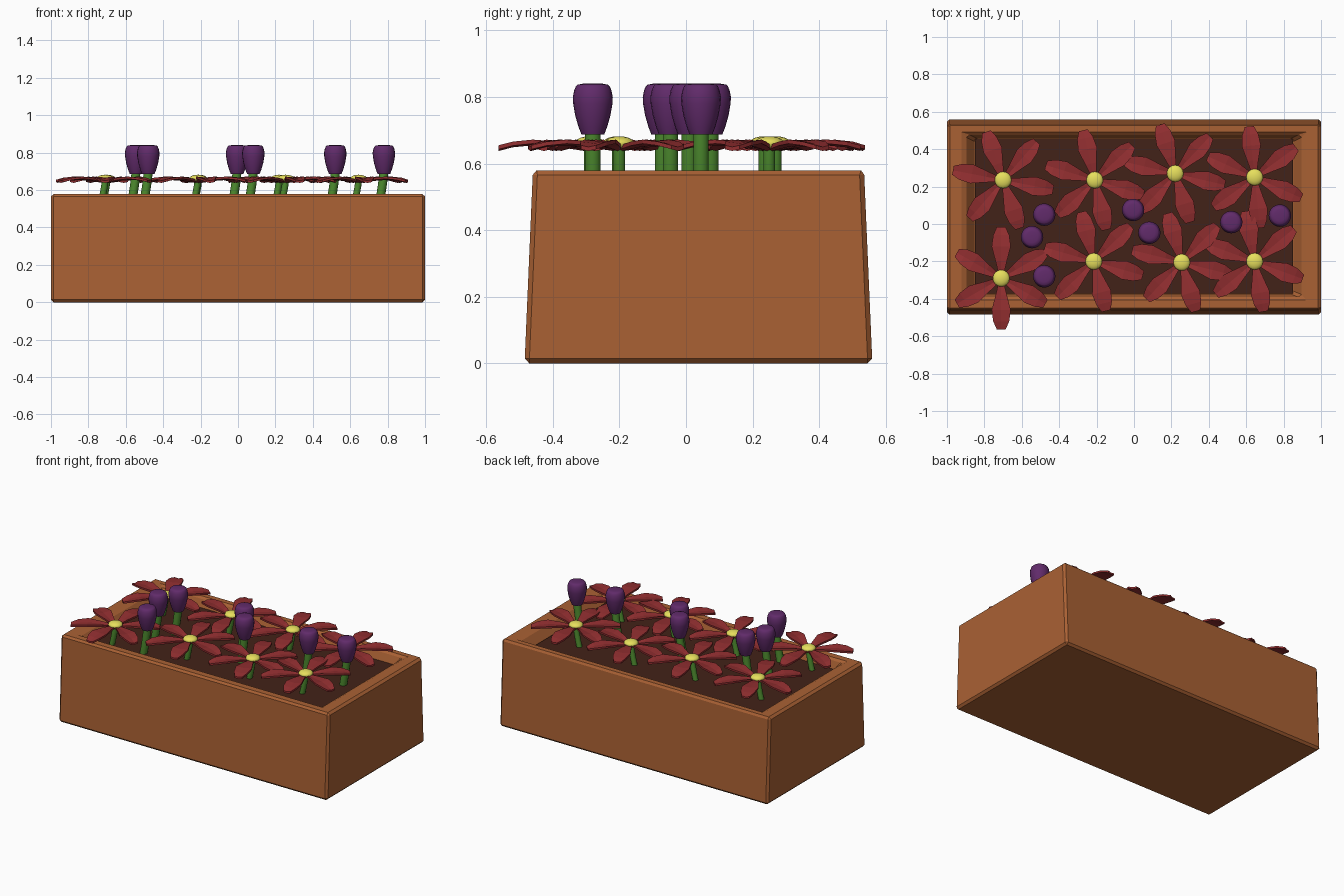
import bpy, bmesh, math
from mathutils import Vector

if "Cube" in bpy.data.objects:
    bpy.data.objects.remove(bpy.data.objects["Cube"])


def material(name, rgb):
    m = bpy.data.materials.new(name)
    m.diffuse_color = (*rgb, 1)
    m.use_nodes = True
    m.node_tree.nodes["Principled BSDF"].inputs["Base Color"].default_value = m.diffuse_color
    return m


WOOD = material("terracotta", (0.40, 0.12, 0.034))
SOIL = material("soil_brown", (0.055, 0.016, 0.009))
RED = material("petal_red", (0.29, 0.028, 0.03))
YELLOW = material("centre_yellow", (0.80, 0.74, 0.11))
PURPLE = material("tulip_purple", (0.12, 0.024, 0.145))
GREEN = material("stem_green", (0.075, 0.26, 0.028))


def finish(bm, name, mat, smooth=None):
    bmesh.ops.recalc_face_normals(bm, faces=bm.faces)
    me = bpy.data.meshes.new(name)
    bm.to_mesh(me)
    bm.free()
    me.materials.append(mat)
    ob = bpy.data.objects.new(name, me)
    bpy.context.collection.objects.link(ob)
    if smooth:
        bpy.ops.object.select_all(action='DESELECT')
        ob.select_set(True)
        bpy.context.view_layer.objects.active = ob
        bpy.ops.object.shade_smooth_by_angle(angle=math.radians(smooth))
    return ob


def loft(bm, rings):
    """Skin a list of closed point rings and cap both ends."""
    vs = [[bm.verts.new(p) for p in ring] for ring in rings]
    n = len(vs[0])
    for a, b in zip(vs, vs[1:]):
        for i in range(n):
            j = (i + 1) % n
            bm.faces.new((a[i], a[j], b[j], b[i]))
    bm.faces.new(vs[0][::-1])
    bm.faces.new(vs[-1])


def rect(hx, y0, y1, z):
    return [(-hx, y0, z), (hx, y0, z), (hx, y1, z), (-hx, y1, z)]


def circle(x, y, z, r, n=16):
    return [(x + r * math.cos(math.tau * i / n),
             y + r * math.sin(math.tau * i / n), z) for i in range(n)]


def stem(name, x, y, top, r):
    bm = bmesh.new()
    steps = 5
    rings = []
    for i in range(steps + 1):
        t = i / steps
        lean = -0.03 * (1 - t) ** 1.3
        rings.append(circle(x + lean, y, 0.50 + (top - 0.50) * t, r, 10))
    loft(bm, rings)
    finish(bm, name, GREEN, 40)


# Planter box: outer walls, rim and sloped inner walls
bm = bmesh.new()
loft(bm, [rect(1.0, -0.485, 0.56, 0), rect(1.0, -0.46, 0.535, 0.58),
          rect(0.905, -0.395, 0.482, 0.58), rect(0.845, -0.37, 0.452, 0.50)])
box = finish(bm, "planter_box", WOOD)
bev = box.modifiers.new("edge_chamfer", 'BEVEL')
bev.width = 0.014
bev.segments = 1

# Soil slab
bm = bmesh.new()
loft(bm, [rect(0.85, -0.372, 0.454, 0.48), rect(0.85, -0.372, 0.454, 0.52)])
finish(bm, "soil", SOIL)

# Petal profile: distance from centre, half width, height
PETAL = [(0.015, 0.012, 0.655), (0.09, 0.030, 0.666), (0.17, 0.051, 0.672),
         (0.23, 0.043, 0.666), (0.273, 0.024, 0.655)]


def daisy(i, x, y, phase):
    # Six faceted petals
    bm = bmesh.new()
    for k in range(6):
        a = math.radians(phase + 60 * k)
        d = Vector((math.cos(a), math.sin(a), 0))
        s = Vector((-d.y, d.x, 0))
        c = Vector((x, y, 0))
        rings = []
        for r, w, z in PETAL:
            mid = c + d * r
            hi, lo = Vector((0, 0, z)), Vector((0, 0, z - 0.012))
            dip = Vector((0, 0, -0.005))
            rings.append([mid - s * w + hi, mid + hi + dip, mid + s * w + hi,
                          mid + s * w + lo, mid + lo + dip, mid - s * w + lo])
        loft(bm, rings)
    finish(bm, f"daisy_petals_{i}", RED)
    # Domed centre
    bm = bmesh.new()
    bmesh.ops.create_uvsphere(bm, u_segments=16, v_segments=10, radius=1)
    for v in bm.verts:
        v.co = Vector((x + v.co.x * 0.045, y + v.co.y * 0.045, 0.661 + v.co.z * 0.021))
    finish(bm, f"daisy_centre_{i}", YELLOW, 40)
    stem(f"daisy_stem_{i}", x, y, 0.652, 0.018)


# Tulip profile: height, radius
TULIP = [(0.687, 0.034), (0.71, 0.043), (0.745, 0.053), (0.78, 0.059),
         (0.80, 0.060), (0.82, 0.056), (0.832, 0.051), (0.837, 0.046),
         (0.840, 0.030), (0.841, 0.010)]


def tulip(i, x, y):
    bm = bmesh.new()
    loft(bm, [circle(x, y, z, r, 20) for z, r in TULIP])
    finish(bm, f"tulip_head_{i}", PURPLE, 60)
    stem(f"tulip_stem_{i}", x, y, 0.70, 0.024)


for i, f in enumerate([(-0.70, 0.235, 49), (-0.21, 0.235, 43), (0.22, 0.27, 47),
                       (0.645, 0.25, 36), (-0.71, -0.29, 30), (-0.215, -0.20, 44),
                       (0.255, -0.205, 46), (0.645, -0.20, 40)], 1):
    daisy(i, *f)

for i, p in enumerate([(-0.48, 0.05), (-0.545, -0.07), (-0.48, -0.28), (-0.005, 0.075),
                       (0.082, -0.047), (0.52, 0.01), (0.78, 0.045)], 1):
    tulip(i, *p)
